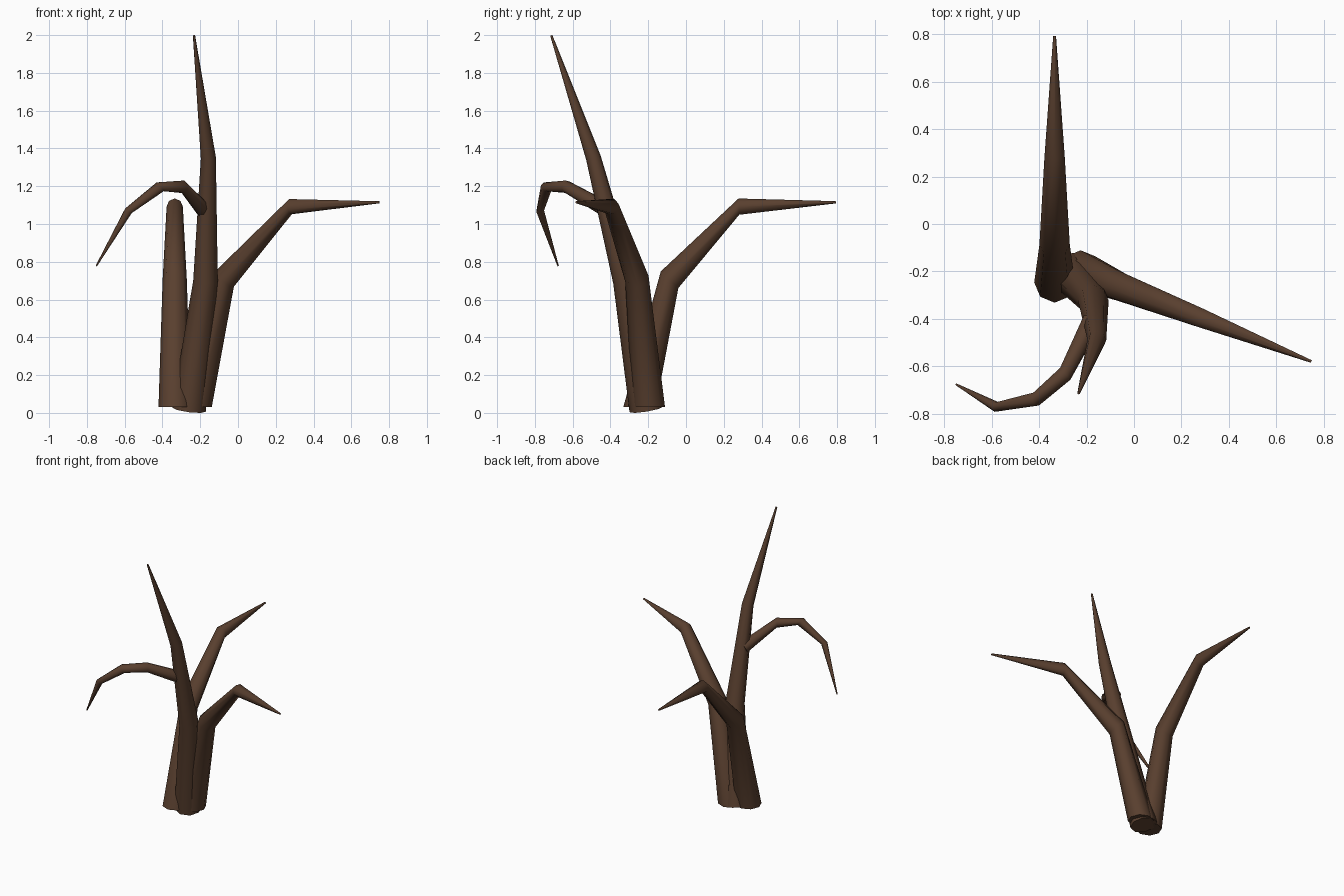
import bpy, bmesh, math
from mathutils import Vector, Quaternion

if "Cube" in bpy.data.objects:
    bpy.data.objects.remove(bpy.data.objects["Cube"])

SIDES = 8
bark = bpy.data.materials.new("bark")
bark.diffuse_color = (0.1, 0.05, 0.028, 1)
bark.use_nodes = True
bark.node_tree.nodes["Principled BSDF"].inputs["Base Color"].default_value = bark.diffuse_color


def limb(name, path, flat_base=False):
    """Tapered eight-sided tube; each point is (x, y, z, radius)."""
    bm = bmesh.new()
    pts = [Vector(p[:3]) for p in path]
    up = Vector((0, 0, 1))
    turn = Quaternion()
    rings = []
    for i, p in enumerate(pts):
        # each ring faces along the segment that leaves it
        if i < len(pts) - 1 and not (flat_base and i == 0):
            heading = (pts[i + 1] - p).normalized()
            turn = (turn @ up).rotation_difference(heading) @ turn
        r = path[i][3]
        ring = []
        for k in range(SIDES):
            a = 2 * math.pi * k / SIDES
            ring.append(bm.verts.new(p + turn @ Vector((r * math.cos(a), r * math.sin(a), 0))))
        rings.append(ring)
    for lo, hi in zip(rings, rings[1:]):
        for k in range(SIDES):
            n = (k + 1) % SIDES
            bm.faces.new((lo[k], lo[n], hi[n], hi[k]))
    bm.faces.new(rings[0][::-1])
    bm.faces.new(rings[-1])
    bmesh.ops.recalc_face_normals(bm, faces=bm.faces)
    mesh = bpy.data.meshes.new(name)
    bm.to_mesh(mesh)
    bm.free()
    mesh.materials.append(bark)
    ob = bpy.data.objects.new(name, mesh)
    bpy.context.collection.objects.link(ob)
    bpy.context.view_layer.objects.active = ob
    ob.select_set(True)
    bpy.ops.object.shade_smooth_by_angle(angle=math.radians(50))
    ob.select_set(False)
    return ob


# Tall central trunk leaning forward
limb("tall_trunk", [(-0.26, -0.21, 0.018, 0.09), (-0.172, -0.322, 0.70, 0.065),
                    (-0.157, -0.49, 1.35, 0.04), (-0.233, -0.713, 1.998, 0.006)])

# Side trunk bending to the back
limb("back_trunk", [(-0.335, -0.246, 0.03, 0.086), (-0.335, -0.087, 0.705, 0.064),
                    (-0.335, 0.28, 1.092, 0.043), (-0.335, 0.793, 1.115, 0.006)], True)

# Side trunk bending to the right
limb("right_trunk", [(-0.225, -0.197, 0.03, 0.086), (-0.07, -0.26, 0.71, 0.064),
                     (0.278, -0.395, 1.092, 0.043), (0.748, -0.58, 1.115, 0.006)], True)

# Thin drooping branch growing from the tall trunk
limb("drooping_branch", [(-0.178, -0.41, 1.07, 0.043), (-0.29, -0.632, 1.197, 0.034),
                         (-0.412, -0.738, 1.197, 0.031), (-0.58, -0.772, 1.07, 0.022),
                         (-0.75, -0.677, 0.778, 0.004)])
